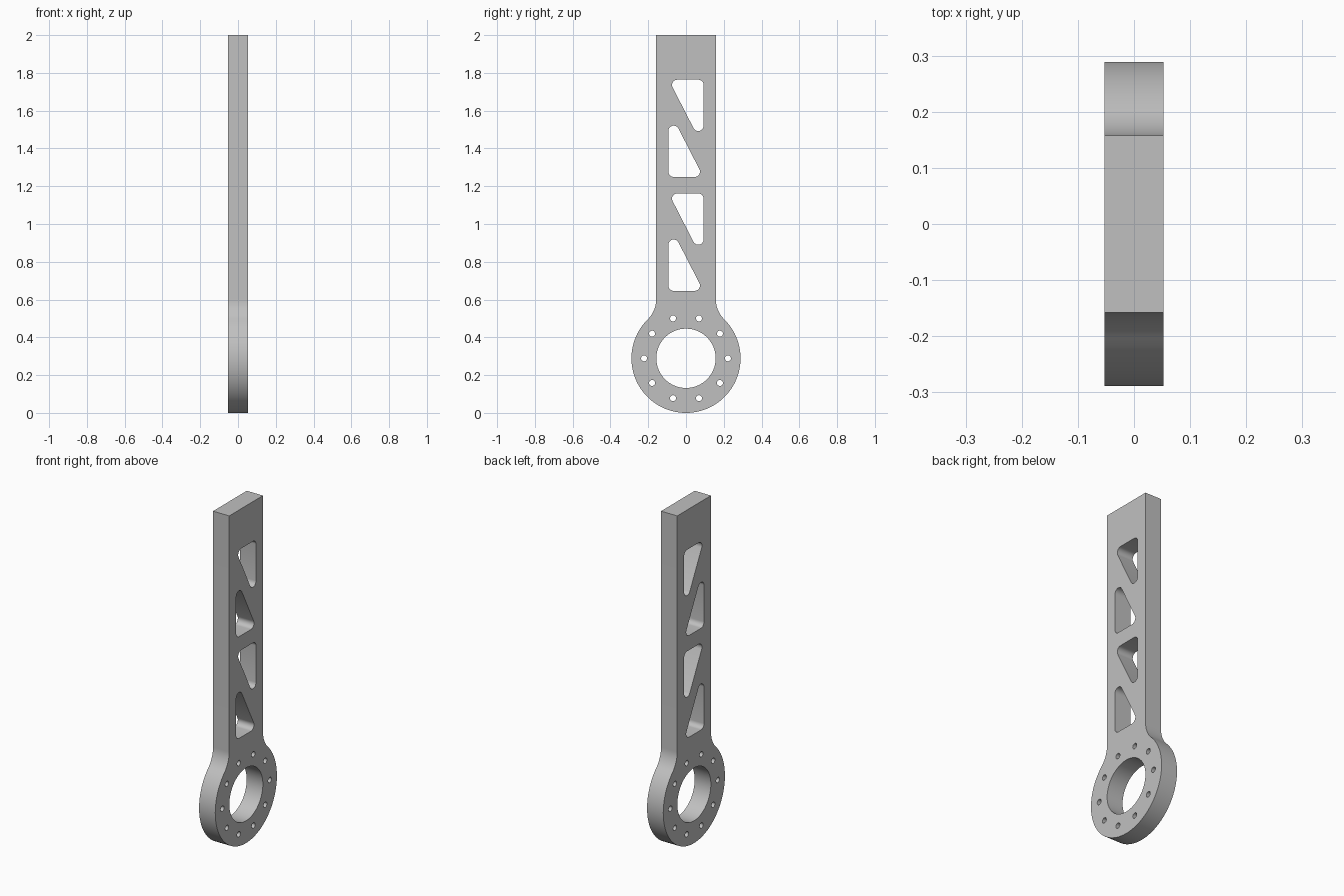
import bpy
import bmesh
from math import sin, cos, pi, atan2, sqrt
from mathutils import Matrix, Vector

cube = bpy.data.objects.get("Cube")
if cube:
    bpy.data.objects.remove(cube)

HALF_THICK = 0.053
HALF_WIDTH = 0.158
TOP = 2.0
RING_R = 0.289          # also the height of the ring centre
BORE_R = 0.157
BOLT_CIRCLE_R = 0.222
BOLT_R = 0.016
BLEND_R = 0.15          # concave blend from ring to arm
POCKET_R = 0.028


def arc(cy, cz, r, start, end, steps):
    """Points along an arc, end included."""
    angles = [start + (end - start) * i / steps for i in range(steps + 1)]
    return [(cy + r * cos(a), cz + r * sin(a)) for a in angles]


def circle(cy, cz, r, steps):
    return arc(cy, cz, r, 0, 2 * pi, steps)[:-1]


def rounded(corners, r, steps=8):
    """Counter-clockwise convex polygon whose corners are arcs about the given centres."""
    points = []
    n = len(corners)
    for i, (cy, cz) in enumerate(corners):
        py, pz = corners[i - 1]
        ny, nz = corners[(i + 1) % n]
        start = atan2(cz - pz, cy - py) - pi / 2
        end = atan2(nz - cz, ny - cy) - pi / 2
        while end < start:
            end += 2 * pi
        points += arc(cy, cz, r, start, end, steps)
    return points


# Outer outline: ring, blends and straight arm
blend_y = HALF_WIDTH + BLEND_R
blend_z = RING_R + sqrt((RING_R + BLEND_R) ** 2 - blend_y ** 2)
touch = atan2(blend_z - RING_R, blend_y)
right_blend = arc(blend_y, blend_z, BLEND_R, pi + touch, pi, 12)
left_blend = [(-y, z) for y, z in reversed(right_blend)]
ring = arc(0, RING_R, RING_R, -pi - touch + 2 * pi - 2 * pi, touch, 72)
outline = ring[1:-1] + right_blend + [(HALF_WIDTH, TOP), (-HALF_WIDTH, TOP)] + left_blend
loops = [outline, circle(0, RING_R, BORE_R, 64)]

# Bolt holes around the bore
for i in range(10):
    a = i * pi / 5
    loops.append(circle(BOLT_CIRCLE_R * cos(a), RING_R + BOLT_CIRCLE_R * sin(a), BOLT_R, 20))

# Triangular truss pockets: each pair is one triangle and its half-turn
left, right = -0.074 + POCKET_R, 0.093 - POCKET_R
tall = 0.136 - POCKET_R
triangle = [(left, tall), (right, -tall), (right, tall)]
for upper, lower in ((1.628, 1.385), (1.026, 0.782)):
    loops.append(rounded([(y, upper + z) for y, z in triangle], POCKET_R))
    loops.append(rounded([(-y, lower - z) for y, z in triangle], POCKET_R))

# Filled profile extruded through the thickness
curve = bpy.data.curves.new("arm_profile", "CURVE")
curve.dimensions = "2D"
curve.fill_mode = "BOTH"
curve.extrude = HALF_THICK
for loop in loops:
    spline = curve.splines.new("POLY")
    spline.points.add(len(loop) - 1)
    for point, (y, z) in zip(spline.points, loop):
        point.co = (y, z, 0, 1)
    spline.use_cyclic_u = True
profile = bpy.data.objects.new("arm_profile", curve)
bpy.context.collection.objects.link(profile)
bpy.context.view_layer.update()
depsgraph = bpy.context.evaluated_depsgraph_get()
mesh = bpy.data.meshes.new_from_object(profile.evaluated_get(depsgraph))
bpy.data.objects.remove(profile)
mesh.name = "ring_arm"

# Stand the plate upright, weld the caps to the walls
mesh.transform(Matrix((Vector((0, 0, 1)), Vector((1, 0, 0)), Vector((0, 1, 0)))).to_4x4())
bm = bmesh.new()
bm.from_mesh(mesh)
bmesh.ops.remove_doubles(bm, verts=bm.verts, dist=0.00005)
bmesh.ops.recalc_face_normals(bm, faces=bm.faces)
bm.to_mesh(mesh)
bm.free()

# Plain grey metal
grey = bpy.data.materials.new("light grey metal")
grey.use_nodes = True
colour = (0.53, 0.53, 0.53, 1)
grey.diffuse_color = colour
grey.node_tree.nodes["Principled BSDF"].inputs["Base Color"].default_value = colour
mesh.materials.clear()
mesh.materials.append(grey)

arm = bpy.data.objects.new("ring_arm", mesh)
bpy.context.collection.objects.link(arm)
bpy.ops.object.select_all(action="DESELECT")
arm.select_set(True)
bpy.context.view_layer.objects.active = arm
bpy.ops.object.shade_smooth_by_angle()
